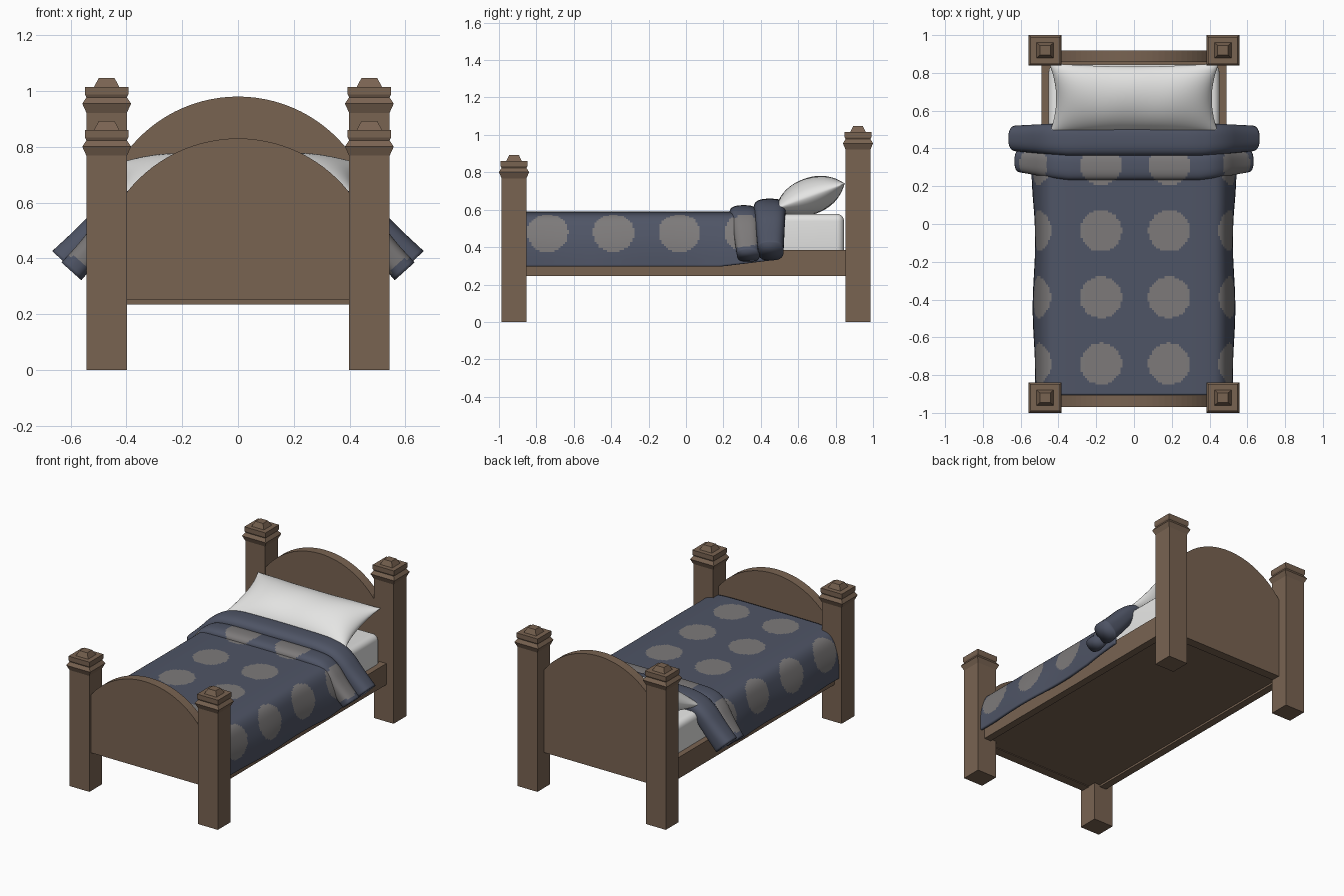
import bpy, bmesh, math
from mathutils import Vector

if "Cube" in bpy.data.objects:
    bpy.data.objects.remove(bpy.data.objects["Cube"])


def material(name, rgb):
    m = bpy.data.materials.new(name)
    m.diffuse_color = (*rgb, 1)
    m.use_nodes = True
    m.node_tree.nodes["Principled BSDF"].inputs["Base Color"].default_value = m.diffuse_color
    return m


WOOD = material("brown wood", (0.190, 0.125, 0.083))
BLUE = material("slate blue cloth", (0.078, 0.090, 0.132))
DOT = material("grey dots", (0.205, 0.195, 0.195))
WHITE = material("white linen", (0.78, 0.78, 0.77))


def finish(name, bm, mats, smooth=False):
    me = bpy.data.meshes.new(name)
    bm.to_mesh(me)
    bm.free()
    ob = bpy.data.objects.new(name, me)
    bpy.context.collection.objects.link(ob)
    for m in mats:
        me.materials.append(m)
    if smooth:
        for p in me.polygons:
            p.use_smooth = True
    return ob


def box(name, lo, hi, mat, bevel=0):
    bm = bmesh.new()
    bmesh.ops.create_cube(bm, size=1)
    for v in bm.verts:
        v.co = [(a + b) / 2 + c * (b - a) for a, b, c in zip(lo, hi, v.co)]
    ob = finish(name, bm, [mat], bevel > 0)
    if bevel:
        mod = ob.modifiers.new("round", 'BEVEL')
        mod.width, mod.segments = bevel, 5
    return ob


def surface(name, ni, nj, point, mats, closed=False, rule=None):
    """Grid of points; closed wraps the second direction into a tube with end caps."""
    bm = bmesh.new()
    g = [[bm.verts.new(point(i, j)) for j in range(nj)] for i in range(ni)]
    for i in range(ni - 1):
        for j in range(nj if closed else nj - 1):
            k = (j + 1) % nj
            f = bm.faces.new((g[i][j], g[i + 1][j], g[i + 1][k], g[i][k]))
            if rule:
                f.material_index = rule(i, j)
    if closed:
        bm.faces.new(g[0])
        bm.faces.new(g[-1])
        bmesh.ops.remove_doubles(bm, verts=bm.verts, dist=1e-5)
        bmesh.ops.recalc_face_normals(bm, faces=bm.faces)
    return finish(name, bm, mats, True)


# ---- wooden frame ----
def post(name, x, y, top):
    prof = [(0.0725, 0), (0.0725, top - 0.125), (0.0875, top - 0.092), (0.0725, top - 0.07),
            (0.0775, top - 0.06), (0.0775, top - 0.032), (0.045, top - 0.032), (0.028, top)]
    bm = bmesh.new()
    rings = [[bm.verts.new((x + sx * r, y + sy * r * 0.92, z))
              for sx, sy in ((-1, -1), (1, -1), (1, 1), (-1, 1))] for r, z in prof]
    for a, b in zip(rings, rings[1:]):
        for k in range(4):
            bm.faces.new((a[k], a[(k + 1) % 4], b[(k + 1) % 4], b[k]))
    bm.faces.new(rings[0][::-1])
    bm.faces.new(rings[-1])
    finish(name, bm, [WOOD])


def arched_board(name, y0, y1, bottom, edge, top):
    half, rise = 0.40, top - edge
    rad = (half ** 2 + rise ** 2) / (2 * rise)
    span = math.asin(half / rad)
    pts = [(-half, bottom), (half, bottom)]
    for k in range(29):
        a = span * (1 - k / 14)
        pts.append((rad * math.sin(a), top - rad + rad * math.cos(a)))
    bm = bmesh.new()
    face = bm.faces.new([bm.verts.new((x, y0, z)) for x, z in pts])
    ext = bmesh.ops.extrude_face_region(bm, geom=[face])["geom"]
    bmesh.ops.translate(bm, vec=(0, y1 - y0, 0),
                        verts=[e for e in ext if isinstance(e, bmesh.types.BMVert)])
    bmesh.ops.recalc_face_normals(bm, faces=bm.faces)
    finish(name, bm, [WOOD])


for side, s in (("left", -1), ("right", 1)):
    post("front_post_" + side, s * 0.4705, -0.9195, 0.893)
    post("back_post_" + side, s * 0.4705, 0.9195, 1.047)
    xs = sorted((s * 0.44, s * 0.49))
    box("side_rail_" + side, (xs[0], -0.88, 0.245), (xs[1], 0.88, 0.385), WOOD)
arched_board("headboard", 0.857, 0.918, 0.235, 0.78, 0.98)
arched_board("footboard", -0.97, -0.908, 0.253, 0.635, 0.83)
box("bed_base", (-0.445, -0.91, 0.258), (0.445, 0.86, 0.32), WOOD)

# ---- mattress ----
box("mattress", (-0.452, -0.88, 0.32), (0.452, 0.845, 0.578), WHITE, 0.04)


# ---- bedding ----
def cross_path(right_half, step):
    """Mirror, round off and resample an x-z path; gives (point, normal, signed length)."""
    p = [Vector((-x, z)) for x, z in right_half[::-1]] + [Vector(q) for q in right_half]
    for _ in range(3):
        q = [p[0]]
        for a, b in zip(p, p[1:]):
            q += [a.lerp(b, 0.25), a.lerp(b, 0.75)]
        p = q + [p[-1]]
    cum = [0]
    for a, b in zip(p, p[1:]):
        cum.append(cum[-1] + (b - a).length)
    n = int(cum[-1] / step)
    out, k = [], 0
    for i in range(n + 1):
        d = cum[-1] * i / n
        while k < len(p) - 2 and cum[k + 1] < d:
            k += 1
        t = (p[k + 1] - p[k]).normalized()
        out.append((p[k] + t * (d - cum[k]), Vector((-t.y, t.x)), d - cum[-1] / 2))
    return out


def is_dot(s, y):
    ds = min(abs(abs(s) - 0.18), abs(abs(s) - 0.555))
    dy = min(abs(y + 0.74 - 0.352 * k) for k in range(4))
    return int(math.hypot(ds, dy) < 0.11)


# blanket draped over the mattress
drape = cross_path([(0.2, 0.59), (0.40, 0.587), (0.475, 0.562), (0.515, 0.46),
                    (0.528, 0.38), (0.53, 0.296)], 0.011)
NY, Y0, Y1 = 122, -0.906, 0.455


def blanket_y(j):
    return Y0 + (Y1 - Y0) * j / (NY - 1)


def blanket_point(i, j):
    (x, z), _, s = drape[i]
    y = blanket_y(j)
    low = max(0, (0.59 - z) / 0.29)
    z += low * 0.12 * max(0, y - 0.18)
    return (x * (1 + low * (0.012 * math.cos(y * 9 + 4) + 0.05 * max(0, y - 0.05))), y, z)


blanket = surface("blanket", len(drape), NY, blanket_point, [BLUE, DOT],
                  rule=lambda i, j: is_dot(drape[i][2], blanket_y(j + 0.5)))
mod = blanket.modifiers.new("thickness", 'SOLIDIFY')
mod.thickness = 0.015


# turned-back folds across the bed
def fold(name, half_path, cy, shift, w, h, h_end, dotted):
    path = cross_path(half_path, 0.012)
    n, length = 48, path[-1][2]

    def ring(i, j):
        (x, z), nor, s = path[i]
        t = max(0, abs(s) / length - 0.5) * 2
        a = 2 * math.pi * j / n
        c, d = math.cos(a), math.sin(a)
        c, d = (math.copysign(abs(v) ** 0.75, v) for v in (c, d))
        hh = (h + (h_end - h) * t) * d
        return (x + nor.x * hh, cy + shift * t + w * c * (1 - 0.2 * t), z + nor.y * hh)

    return surface(name, len(path), n, ring, [BLUE, DOT], True,
                   lambda i, j: is_dot(path[i][2], ring(i, j)[1]) if dotted else 0)


fold("lower_fold", [(0.2, 0.582), (0.37, 0.58), (0.445, 0.55), (0.52, 0.44), (0.597, 0.354)],
     0.308, 0.025, 0.075, 0.042, 0.048, True)
fold("upper_fold", [(0.2, 0.607), (0.36, 0.602), (0.45, 0.56), (0.53, 0.465), (0.615, 0.378)],
     0.448, 0.005, 0.086, 0.052, 0.07, False)

# ---- pillow: pinched corners, tilted against the headboard ----
NU, NV = 49, 25
TILT = math.radians(20)


def pillow_point(i, j):
    u = math.sin(math.pi * (i / (NU - 1) - 0.5))
    top = j < NV
    k = j if top else 2 * (NV - 1) - j
    v = math.sin(math.pi * (k / (NV - 1) - 0.5))
    x = 0.45 * u * (1 - 0.085 * (1 - v * v))
    y = 0.2 * v * (1 - 0.10 * (1 - u * u))
    h = 0.098 * (max(0, 1 - u ** 4) * max(0, 1 - v * v)) ** 0.6 * (1 if top else -1)
    h *= 1 + 0.03 * math.sin(9 * u + 2) * v
    return (x, 0.663 + y * math.cos(TILT) - h * math.sin(TILT),
            0.672 + y * math.sin(TILT) + h * math.cos(TILT))


surface("pillow", NU, 2 * (NV - 1), pillow_point, [WHITE], True)
